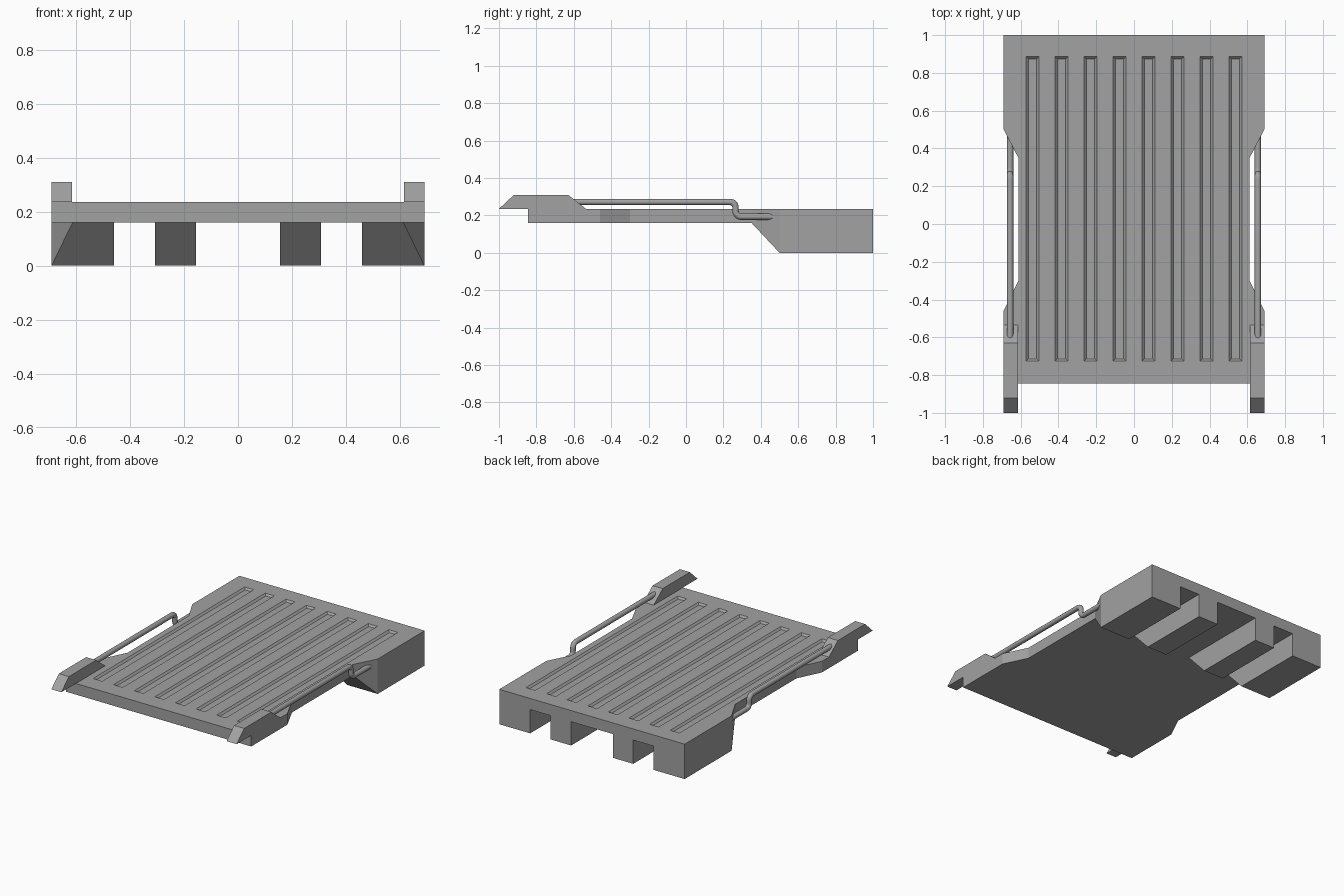
import bpy, bmesh, math

cube = bpy.data.objects.get("Cube")
if cube:
    bpy.data.objects.remove(cube, do_unlink=True)

# One painted metal colour
grey = bpy.data.materials.new("grey metal")
COLOUR = (0.36, 0.36, 0.36, 1)
grey.diffuse_color = COLOUR
grey.use_nodes = True
grey.node_tree.nodes["Principled BSDF"].inputs["Base Color"].default_value = COLOUR

WIDE, NARROW = 0.69, 0.612        # half widths of the deck
BOTTOM, TOP = 0.16, 0.235         # deck heights


def add_object(name, bm):
    bmesh.ops.recalc_face_normals(bm, faces=bm.faces)
    mesh = bpy.data.meshes.new(name)
    bm.to_mesh(mesh)
    bm.free()
    mesh.materials.append(grey)
    obj = bpy.data.objects.new(name, mesh)
    bpy.context.collection.objects.link(obj)
    return obj


def prism(name, outline, offset):
    """Extrude a closed 3D outline along an offset."""
    bm = bmesh.new()
    face = bm.faces.new([bm.verts.new(p) for p in outline])
    out = bmesh.ops.extrude_face_region(bm, geom=[face])["geom"]
    moved = [v for v in out if isinstance(v, bmesh.types.BMVert)]
    bmesh.ops.translate(bm, vec=offset, verts=moved)
    return add_object(name, bm)


def add_hull(bm, points):
    verts = [bm.verts.new(p) for p in points]
    bmesh.ops.convex_hull(bm, input=verts)


def activate(obj):
    bpy.ops.object.select_all(action='DESELECT')
    obj.select_set(True)
    bpy.context.view_layer.objects.active = obj


# Deck with narrowed middle
half = [(WIDE, -0.845), (WIDE, -0.46), (NARROW, -0.3),
        (NARROW, 0.35), (WIDE, 0.5), (WIDE, 1)]
outline = half + [(-x, y) for x, y in reversed(half)]
deck = prism("deck", [(x, y, BOTTOM) for x, y in outline], (0, 0, TOP - BOTTOM))

# Eight shallow grooves with sloping sides, cut into the deck
DEPTH = 0.012
bm = bmesh.new()
for i in range(8):
    cx = (i - 3.5) * 0.1534
    points = []
    for z, grow in ((TOP - DEPTH, -DEPTH), (TOP + DEPTH, DEPTH)):
        for sx in (-1, 1):
            points += [(cx + sx * (0.034 + grow), -0.726 - grow, z),
                       (cx + sx * (0.034 + grow), 0.886 + grow, z)]
    add_hull(bm, points)
cutter = add_object("groove_cutter", bm)
cutter.hide_render = True
activate(deck)
cut = deck.modifiers.new("grooves", 'BOOLEAN')
cut.operation = 'DIFFERENCE'
cut.solver = 'EXACT'
cut.object = cutter
bpy.ops.object.modifier_apply(modifier=cut.name)
bpy.data.objects.remove(cutter, do_unlink=True)

for side, s in (("left", 1), ("right", -1)):
    # Outer foot, its front corner following the deck chamfer
    bm = bmesh.new()
    add_hull(bm, [(s * x, y, z) for x, y, z in (
        (0.46, 0.35, BOTTOM), (NARROW, 0.35, BOTTOM), (WIDE, 0.5, BOTTOM),
        (WIDE, 1, BOTTOM), (0.46, 1, BOTTOM),
        (0.46, 0.5, 0), (WIDE, 0.5, 0), (WIDE, 1, 0), (0.46, 1, 0))])
    add_object(side + "_outer_foot", bm)

    # Inner foot
    prism(side + "_inner_foot",
          [(s * 0.155, y, z) for y, z in
           ((0.35, BOTTOM), (0.5, 0), (1, 0), (1, BOTTOM))], (s * 0.152, 0, 0))

    # Front guide block
    prism(side + "_guide_block",
          [(s * 0.615, y, z) for y, z in
           ((-1, TOP), (-0.92, 0.31), (-0.63, 0.31), (-0.535, TOP))],
          (s * (WIDE - 0.615), 0, 0))

    # Bent handrail
    r = 0.03
    path = [(-0.61, 0.272)]
    for k in range(7):
        a = math.radians(90 - 15 * k)
        path.append((0.235 + r * math.cos(a), 0.242 + r * math.sin(a)))
    for k in range(7):
        a = math.radians(180 + 15 * k)
        path.append((0.295 + r * math.cos(a), 0.223 + r * math.sin(a)))
    path.append((0.465, 0.193))
    curve = bpy.data.curves.new(side + "_handrail", 'CURVE')
    curve.dimensions = '3D'
    curve.bevel_depth = 0.017
    curve.bevel_resolution = 4
    curve.use_fill_caps = True
    spline = curve.splines.new('POLY')
    spline.points.add(len(path) - 1)
    for point, (y, z) in zip(spline.points, path):
        point.co = (s * 0.656, y, z, 1)
    curve.materials.append(grey)
    rail = bpy.data.objects.new(side + "_handrail", curve)
    bpy.context.collection.objects.link(rail)
    activate(rail)
    bpy.ops.object.convert(target='MESH')
    bpy.ops.object.shade_smooth_by_angle(angle=math.radians(40))
